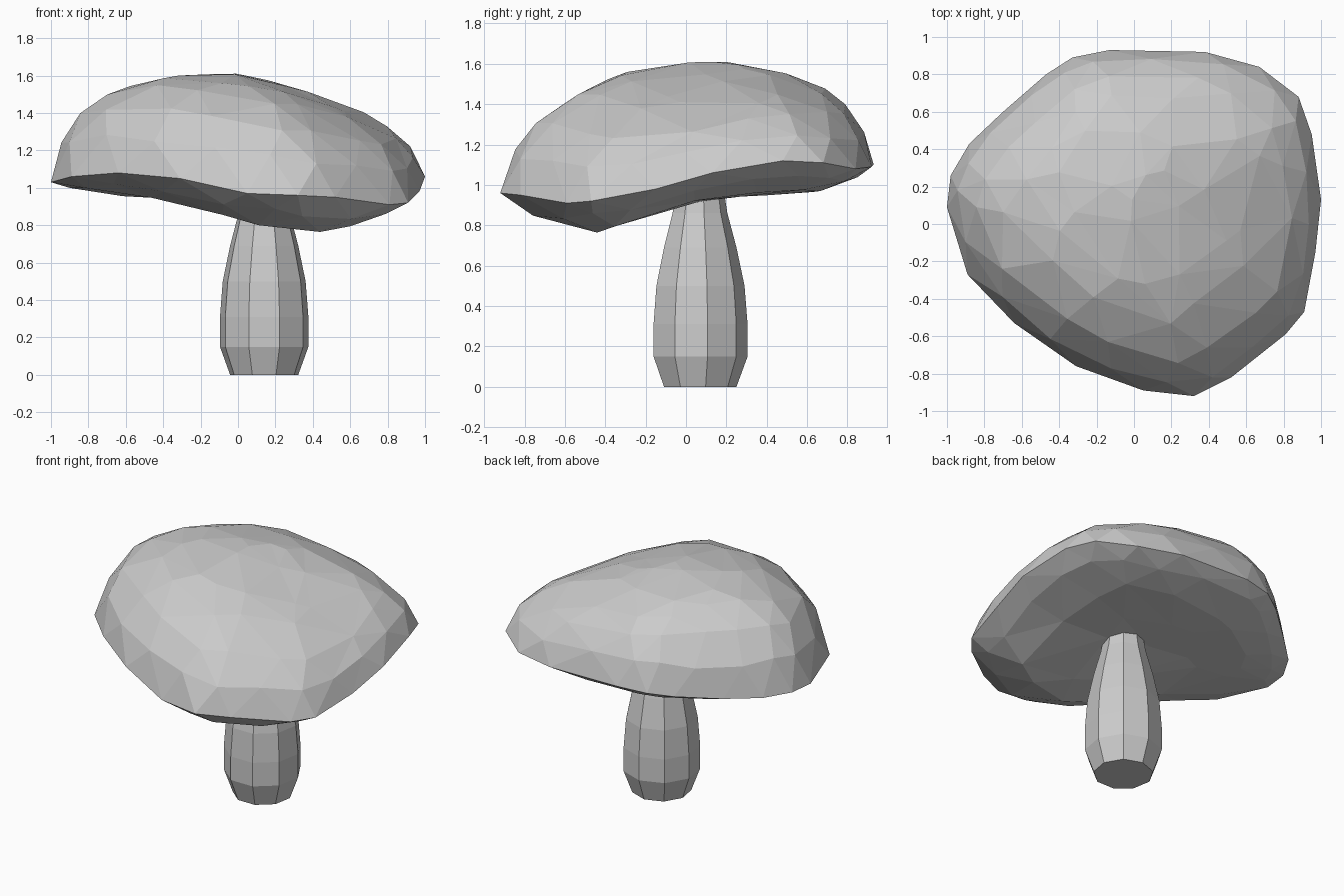
import bpy, bmesh, math, random
from mathutils import Vector
from mathutils.geometry import delaunay_2d_cdt

random.seed(4)
if "Cube" in bpy.data.objects:
    bpy.data.objects.remove(bpy.data.objects["Cube"])

grey = bpy.data.materials.new("plain grey")
grey.use_nodes = True
colour = (0.6, 0.6, 0.6, 1)
grey.diffuse_color = colour
grey.node_tree.nodes["Principled BSDF"].inputs["Base Color"].default_value = colour


def finish(bm, name):
    """Turn a bmesh into a flat-shaded grey object."""
    bmesh.ops.recalc_face_normals(bm, faces=bm.faces)
    mesh = bpy.data.meshes.new(name)
    bm.to_mesh(mesh)
    bm.free()
    mesh.materials.append(grey)
    obj = bpy.data.objects.new(name, mesh)
    bpy.context.collection.objects.link(obj)
    return obj


# Stem: nine-sided profile of (radius, height)
stem_profile = [(.185, 0), (.24, .15), (.24, .31), (.225, .5),
                (.185, .69), (.14, .86), (.11, 1.05)]
SIDES = 9
bm = bmesh.new()
rings = []
for radius, height in stem_profile:
    ring = []
    for i in range(SIDES):
        a = math.pi / 2 + math.tau * i / SIDES
        ring.append(bm.verts.new((.14 + radius * math.cos(a),
                                  .065 + radius * math.sin(a), height)))
    rings.append(ring)
for low, high in zip(rings, rings[1:]):
    for i in range(SIDES):
        j = (i + 1) % SIDES
        bm.faces.new((low[i], low[j], high[j], high[i]))
bm.faces.new(rings[0])
bm.faces.new(rings[-1])
finish(bm, "stem")

# Cap: irregular rim, counter-clockwise
rim = [Vector(p) for p in (
    (1, .13, 1.06), (.95, .48, 1.12), (.88, .68, 1.11), (.67, .84, 1.08),
    (.38, .92, 1.09), (-.13, .93, 1.1), (-.33, .89, 1.09), (-.47, .8, 1.07),
    (-.7, .6, 1.04), (-.88, .43, 1.03), (-.98, .26, 1.03), (-1, .09, 1.03),
    (-.89, -.27, 1.06), (-.64, -.53, 1.08), (-.31, -.76, 1.05),
    (.05, -.89, .97), (.32, -.92, .96), (.52, -.82, .95), (.81, -.59, .91),
    (.91, -.47, .92), (.97, -.15, .98))]
crown = Vector((-.01, .13, 1.61))
underside = .95


def rim_at(u):
    """Point on the rim for u in 0..1."""
    t = (u % 1) * len(rim)
    i = int(t) % len(rim)
    return rim[i].lerp(rim[(i + 1) % len(rim)], t - int(t))


def dome_point(edge, s):
    """Domed top: bulging towards the right, thinning towards the left."""
    point = crown.lerp(edge, s)
    a = math.atan2(edge.y - crown.y, edge.x - crown.x)
    power = 2.1 - .95 * math.cos(a)
    point.z = edge.z + (crown.z - edge.z) * math.sqrt(max(0, 1 - s ** power))
    return point


def under_point(edge, s):
    """Shallow underside with a sagging lobe at the front left."""
    point = crown.lerp(edge, s)
    lobe = math.exp(-(point.x - .4) ** 2 / .38 - (point.y + .52) ** 2 / .2)
    point.z = (edge.z + (underside - edge.z) * (1 - s ** 5)
               - .19 * lobe * min(1, (1 - s) * 6))
    return point


def add_shell(bm, shape, layout):
    """Scatter rings of points inside the rim and triangulate them on a disc."""
    n = len(rim)
    points = [p.copy() for p in rim]
    disc = [Vector((math.cos(math.tau * i / n), math.sin(math.tau * i / n)))
            for i in range(n)]
    for r, count in layout:
        loose = 1 - r
        for i in range(count):
            u = (i + .5 + random.uniform(-.5, .5) * loose) / count
            radius = r + random.uniform(-.1, .1) * loose
            disc.append(radius * Vector((math.cos(math.tau * u), math.sin(math.tau * u))))
            points.append(shape(rim_at(u), math.sin(radius * math.pi / 2)))
    disc.append(Vector((0, 0)))
    points.append(shape(rim[0], 0))
    border = [(i, (i + 1) % n) for i in range(n)]
    _, _, faces, origin, _, _ = delaunay_2d_cdt(disc, border, [], 1, 1e-5)
    verts = [bm.verts.new(points[o[0]]) for o in origin]
    for f in faces:
        bm.faces.new([verts[i] for i in f])


bm = bmesh.new()
add_shell(bm, dome_point, [(.8, 21), (.62, 18), (.45, 14), (.3, 10), (.15, 6)])
add_shell(bm, under_point, [(.7, 21), (.47, 14), (.25, 8)])
bmesh.ops.remove_doubles(bm, verts=bm.verts, dist=1e-4)
finish(bm, "cap")
